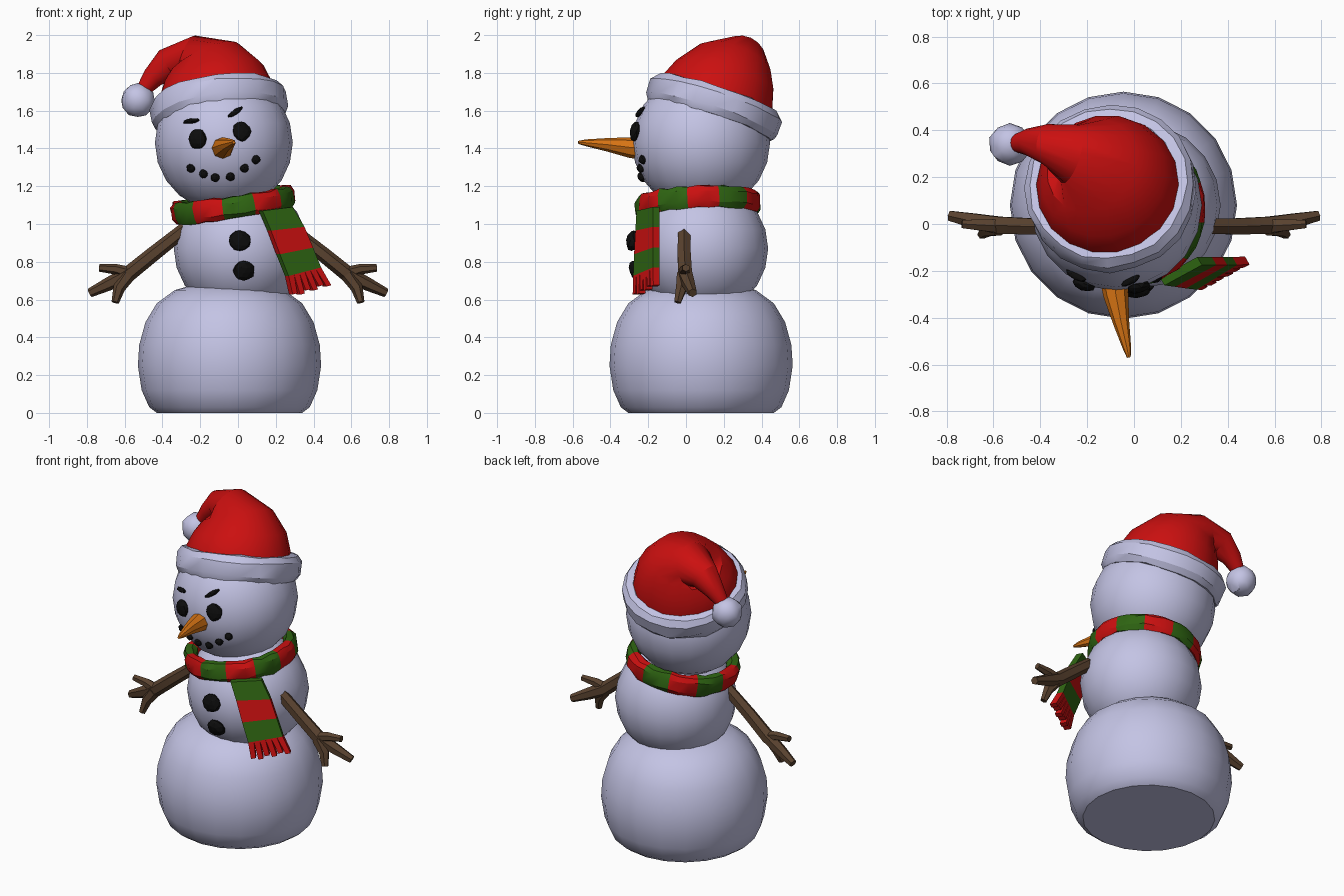
import bpy, bmesh, math, random
from mathutils import Vector, Matrix

if "Cube" in bpy.data.objects:
    bpy.data.objects.remove(bpy.data.objects["Cube"])

random.seed(4)


def material(name, rgb):
    m = bpy.data.materials.new(name)
    m.diffuse_color = (*rgb, 1)
    m.use_nodes = True
    m.node_tree.nodes["Principled BSDF"].inputs["Base Color"].default_value = m.diffuse_color
    return m


SNOW = material("snow", (0.55, 0.55, 0.78))
RED = material("red", (0.60, 0.005, 0.005))
GREEN = material("green", (0.028, 0.13, 0.006))
ORANGE = material("orange", (0.70, 0.18, 0.007))
BROWN = material("brown", (0.10, 0.054, 0.028))
BLACK = material("coal_black", (0.004, 0.004, 0.004))


def finish(name, bm, mats, angle=30):
    bmesh.ops.recalc_face_normals(bm, faces=bm.faces)
    me = bpy.data.meshes.new(name)
    bm.to_mesh(me)
    bm.free()
    ob = bpy.data.objects.new(name, me)
    bpy.context.collection.objects.link(ob)
    for m in mats:
        me.materials.append(m)
    if angle:
        bpy.ops.object.select_all(action='DESELECT')
        ob.select_set(True)
        bpy.context.view_layer.objects.active = ob
        bpy.ops.object.shade_smooth_by_angle(angle=math.radians(angle))
    return ob


def add_loft(bm, rings, sides):
    """Closed tube through rings of (centre, radius, normal)."""
    loops = []
    for c, r, n in rings:
        n = Vector(n).normalized()
        ref = Vector((0, 1, 0)) if abs(n.y) < 0.8 else Vector((0, 0, 1))
        v = (ref - n * ref.dot(n)).normalized()
        u = v.cross(n)
        loops.append([bm.verts.new(Vector(c) + r * (u * math.cos(a) + v * math.sin(a)))
                      for a in (2 * math.pi * i / sides for i in range(sides))])
    for a, b in zip(loops, loops[1:]):
        for i in range(sides):
            j = (i + 1) % sides
            bm.faces.new((a[i], a[j], b[j], b[i]))
    bm.faces.new(loops[0])
    bm.faces.new(loops[-1])


def loft(name, rings, sides, mat, angle=30):
    bm = bmesh.new()
    add_loft(bm, rings, sides)
    return finish(name, bm, [mat], angle)


def snowball(name, centre, r, start=0.0):
    """Round ball built from a stack of horizontal rings."""
    x, y, z = centre
    rings = []
    for i in range(11):
        t = math.pi * (0.04 + 0.92 * i / 10)
        rings.append(((x, y, z - r * math.cos(t)), r * math.sin(t), (0, 0, 1)))
    return loft(name, rings, 20, SNOW)


def band(name, centre, radius, half_w, half_h, slope, mats, segs, rule, jitter):
    """Tilted ring with a rounded-rectangle section; rule(i) picks the material."""
    section = [(-1, -.6), (-.4, -1), (.5, -.95), (1, -.5), (1, .5), (.5, .95), (-.4, 1), (-1, .6)]
    n = Vector((-slope[0], -slope[1], 1)).normalized()
    rot = Vector((0, 0, 1)).rotation_difference(n).to_matrix()
    bm = bmesh.new()
    loops = []
    for i in range(segs):
        a = 2 * math.pi * i / segs
        loop = []
        for s, h in section:
            r = radius + half_w * s + random.uniform(-jitter, jitter)
            z = half_h * h + random.uniform(-jitter, jitter)
            loop.append(bm.verts.new(Vector(centre) + rot @ Vector((r * math.cos(a), r * math.sin(a), z))))
        loops.append(loop)
    k = len(section)
    for i in range(segs):
        a, b = loops[i], loops[(i + 1) % segs]
        for j in range(k):
            f = bm.faces.new((a[j], a[(j + 1) % k], b[(j + 1) % k], b[j]))
            f.material_index = rule(i)
    return finish(name, bm, mats)


# Body balls; the lowest one has a flat base
profile = [(.385, 0), (.425, .03), (.465, .12), (.485, .25), (.478, .36),
           (.445, .48), (.385, .58), (.29, .65), (.15, .69)]
loft("bottom_ball", [((-.045, .08, z), r, (0, 0, 1)) for r, z in profile], 20, SNOW)
MIDDLE, MIDDLE_R = Vector((.015, .08, .87)), .355
HEAD, HEAD_R = Vector((-.075, .08, 1.43)), .365
snowball("middle_ball", MIDDLE, MIDDLE_R)
snowball("head", HEAD, HEAD_R)


# Coal pieces pressed on the front of a ball
def coal(name, ball, R, x, z, rx, rz, depth, turn=0, out=0.0):
    dx, dz = x - ball.x, z - ball.z
    d = Vector((dx, -math.sqrt(R * R - dx * dx - dz * dz), dz)).normalized()
    bm = bmesh.new()
    bmesh.ops.create_icosphere(bm, subdivisions=2, radius=1)
    for v in bm.verts:
        v.co *= random.uniform(.92, 1.06)
    rot = Vector((0, -1, 0)).rotation_difference(d).to_matrix().to_4x4()
    mat = (Matrix.Translation(ball + d * (R + out)) @ rot @ Matrix.Rotation(-turn, 4, 'Y')
           @ Matrix.Diagonal((rx, depth, rz, 1)))
    bmesh.ops.transform(bm, matrix=mat, verts=bm.verts)
    finish(name, bm, [BLACK], 0)


for i, (x, z) in enumerate([(-.215, 1.45), (.02, 1.49)]):
    coal(f"eye_{i}", HEAD, HEAD_R, x, z, .05, .054, .028)
coal("brow_0", HEAD, HEAD_R, -.247, 1.545, .05, .014, .018, math.radians(3))
coal("brow_1", HEAD, HEAD_R, -.015, 1.592, .05, .014, .018, math.radians(38))
for i, (x, z) in enumerate([(-.25, 1.295), (-.182, 1.265), (-.12, 1.245),
                            (-.04, 1.25), (.035, 1.295), (.095, 1.34)]):
    coal(f"mouth_{i}", HEAD, HEAD_R, x, z, .024, .024, .02)
for i, (x, z) in enumerate([(.01, .91), (.03, .755)]):
    coal(f"button_{i}", MIDDLE, MIDDLE_R, x, z, .058, .056, .034, 0, .01)

# Carrot nose
loft("nose", [((-.085, -.22, 1.40), .062, (.1, -1, .05)), ((-.078, -.30, 1.405), .054, (.15, -1, .08)),
              ((-.055, -.42, 1.42), .035, (.2, -1, .08)), ((-.03, -.53, 1.43), .018, (.2, -1, .05)),
              ((-.022, -.57, 1.432), .008, (.2, -1, 0))], 8, ORANGE)

# Branch arms with three fingers each
for side, sx in (("left", -1), ("right", 1)):
    bm = bmesh.new()

    def branch(points):
        pts = [Vector((sx * p[0], p[1], p[2])) for p in points]
        rings = []
        for i, p in enumerate(pts):
            n = pts[min(i + 1, len(pts) - 1)] - pts[max(i - 1, 0)]
            rings.append((p, points[i][3], n))
        add_loft(bm, rings, 6)

    branch([(.26, -.01, .99, .036), (.45, -.01, .84, .04), (.58, -.005, .735, .042),
            (.69, .015, .68, .035), (.785, .035, .635, .024)])
    branch([(.56, -.01, .735, .035), (.645, -.005, .76, .028), (.735, .0, .768, .02)])
    branch([(.58, -.015, .73, .038), (.63, -.025, .66, .032), (.65, -.045, .585, .02)])
    finish(f"{side}_arm", bm, [BROWN])

# Striped scarf: twelve 30-degree stripes round the neck
band("scarf", (-.025, .065, 1.10), .295, .038, .06, (.145, .045), [RED, GREEN], 36,
     lambda i: (i + 1) // 3 % 2, .006)

# Hanging scarf end with fringe
bm = bmesh.new()
THICK = Vector((-.5, .85, 0)) * .04


def slab(a, b, c, d, idx):
    corners = [Vector(p) for p in (a, b, c, d)]
    f = [bm.verts.new(p) for p in corners]
    k = [bm.verts.new(p + THICK) for p in corners]
    faces = [f, k] + [(f[i], f[(i + 1) % 4], k[(i + 1) % 4], k[i]) for i in range(4)]
    for q in faces:
        bm.faces.new(q).material_index = idx


left = [Vector(p) for p in ((.13, -.262, 1.07), (.175, -.268, .965), (.222, -.275, .84), (.268, -.28, .725))]
right = [Vector(p) for p in ((.29, -.175, 1.09), (.352, -.175, .985), (.398, -.175, .875), (.44, -.175, .77))]
for i in range(3):
    slab(left[i], right[i], right[i + 1], left[i + 1], (1, 0, 1)[i])
end_l, end_r = Vector((.285, -.285, .625)), Vector((.495, -.17, .69))
for i in range(6):
    a, b = i / 6, (i + 1) / 6
    drop = Vector((.004, 0, -.012)) * (i % 2)
    slab(left[3].lerp(right[3], a), left[3].lerp(right[3], b),
         end_l.lerp(end_r, b - .025) + drop, end_l.lerp(end_r, a + .025) + drop, 0)
finish("scarf_tail", bm, [RED, GREEN], 0)

# Hat: fluffy brim, drooping cap and pompom
band("hat_brim", (-.10, .15, 1.615), .315, .05, .078, (.13, -.33), [SNOW], 20, lambda i: 0, .006)
loft("hat_cap", [((-.10, .15, 1.62), .31, (-.13, .33, 1)), ((-.115, .17, 1.70), .305, (-.13, .32, 1)),
                 ((-.13, .205, 1.785), .272, (-.2, .3, 1)), ((-.18, .25, 1.86), .21, (-.4, .3, .85)),
                 ((-.27, .30, 1.875), .13, (-.85, .25, .3)), ((-.37, .34, 1.845), .088, (-.8, .1, -.5)),
                 ((-.45, .35, 1.775), .058, (-.65, 0, -.75)), ((-.51, .345, 1.70), .035, (-.6, 0, -.8))],
     18, RED)
bm = bmesh.new()
bmesh.ops.create_icosphere(bm, subdivisions=2, radius=.092)
for v in bm.verts:
    v.co = v.co * random.uniform(.95, 1.03) + Vector((-.53, .34, 1.655))
finish("pompom", bm, [SNOW])
